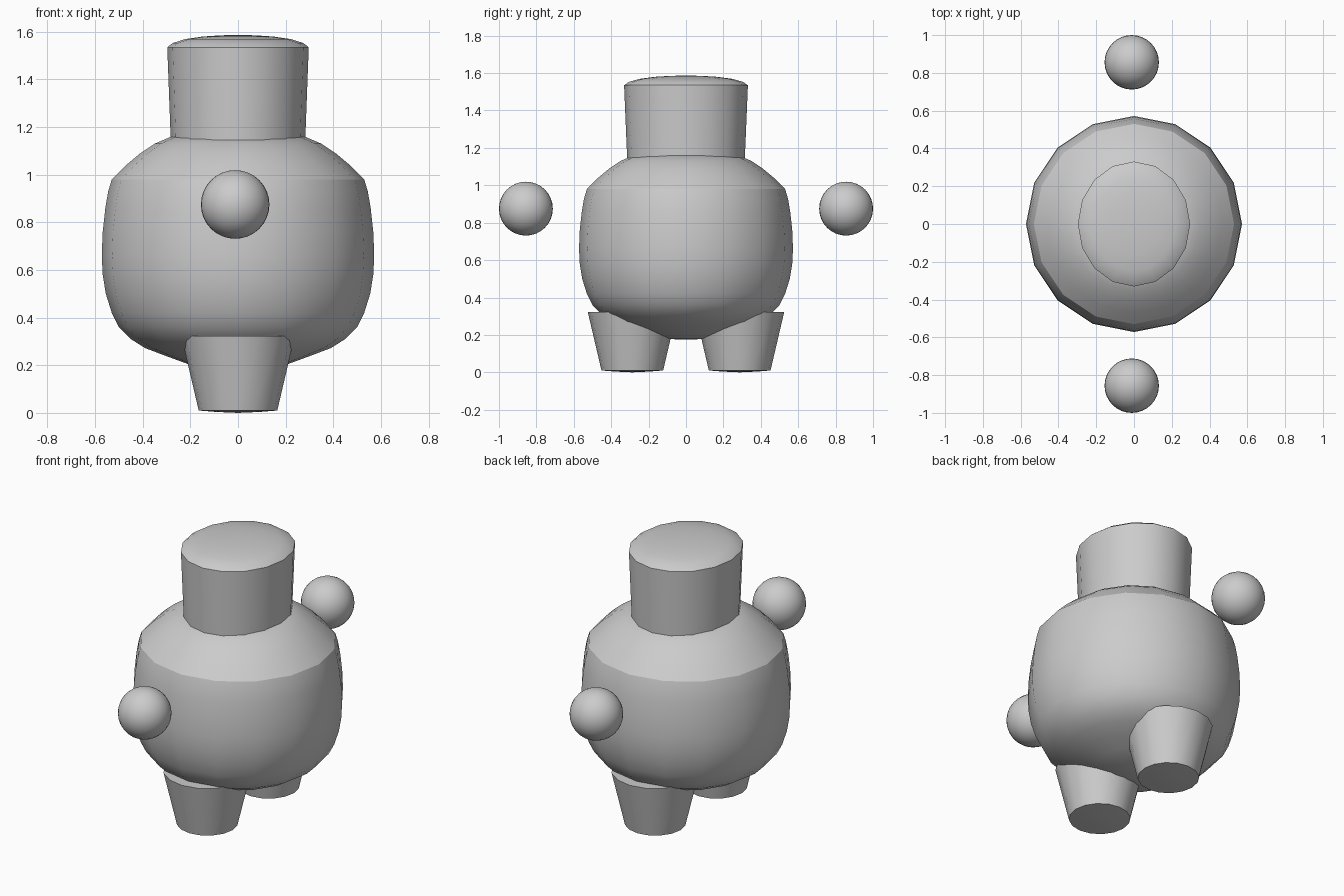
import bpy, bmesh
from math import cos, sin, pi, radians

if "Cube" in bpy.data.objects:
    bpy.data.objects.remove(bpy.data.objects["Cube"])

SIDES = 16


def finish(obj, angle=28):
    bpy.ops.object.select_all(action='DESELECT')
    obj.select_set(True)
    bpy.context.view_layer.objects.active = obj
    bpy.ops.object.shade_smooth_by_angle(angle=radians(angle))


def lathe(name, profile, centre=(0, 0), stretch=(1, 1)):
    """Spin a bottom-to-top (radius, z) profile; radius 0 closes an end."""
    bm = bmesh.new()
    rings = []
    for r, z in profile:
        n = SIDES if r > 0 else 1
        rings.append([bm.verts.new((centre[0] + r * stretch[0] * cos(2 * pi * i / SIDES),
                                    centre[1] + r * stretch[1] * sin(2 * pi * i / SIDES), z))
                      for i in range(n)])
    for a, b in zip(rings, rings[1:]):
        for i in range(SIDES):
            j = (i + 1) % SIDES
            loop = [a[i % len(a)], a[j % len(a)], b[j % len(b)], b[i % len(b)]]
            bm.faces.new(list(dict.fromkeys(loop)))
    bmesh.ops.recalc_face_normals(bm, faces=bm.faces)
    mesh = bpy.data.meshes.new(name)
    bm.to_mesh(mesh)
    bm.free()
    obj = bpy.data.objects.new(name, mesh)
    bpy.context.collection.objects.link(obj)
    finish(obj)
    return obj


# Rounded barrel body with a crease at the shoulder
lathe("body", [(0, 0.175), (0.10, 0.178), (0.21, 0.205), (0.30, 0.238), (0.39, 0.272),
               (0.45, 0.31), (0.50, 0.36), (0.53, 0.42), (0.555, 0.50), (0.568, 0.58),
               (0.572, 0.66), (0.568, 0.76), (0.557, 0.86), (0.545, 0.93), (0.53, 0.98),
               (0.47, 1.04), (0.41, 1.09), (0.35, 1.13), (0.28, 1.16), (0, 1.16)])

# Slightly flared oval head with a shallow domed top
lathe("head", [(0.95, 1.14), (1.0, 1.535), (0.92, 1.553), (0.75, 1.569),
               (0.5, 1.58), (0.25, 1.585), (0, 1.587)], stretch=(0.297, 0.331))

# Tapered legs and floating round hands, mirrored across y
for side, label in ((-1, "front"), (1, "back")):
    lathe(f"{label}_leg", [(0, 0), (0.09, 0.004), (0.165, 0.01), (0.238, 0.322), (0, 0.322)],
          centre=(0, side * 0.287))
    bpy.ops.mesh.primitive_uv_sphere_add(segments=32, ring_count=16, radius=0.144,
                                         location=(-0.012, side * 0.856, 0.875))
    hand = bpy.context.object
    hand.name = f"{label}_hand"
    finish(hand)
